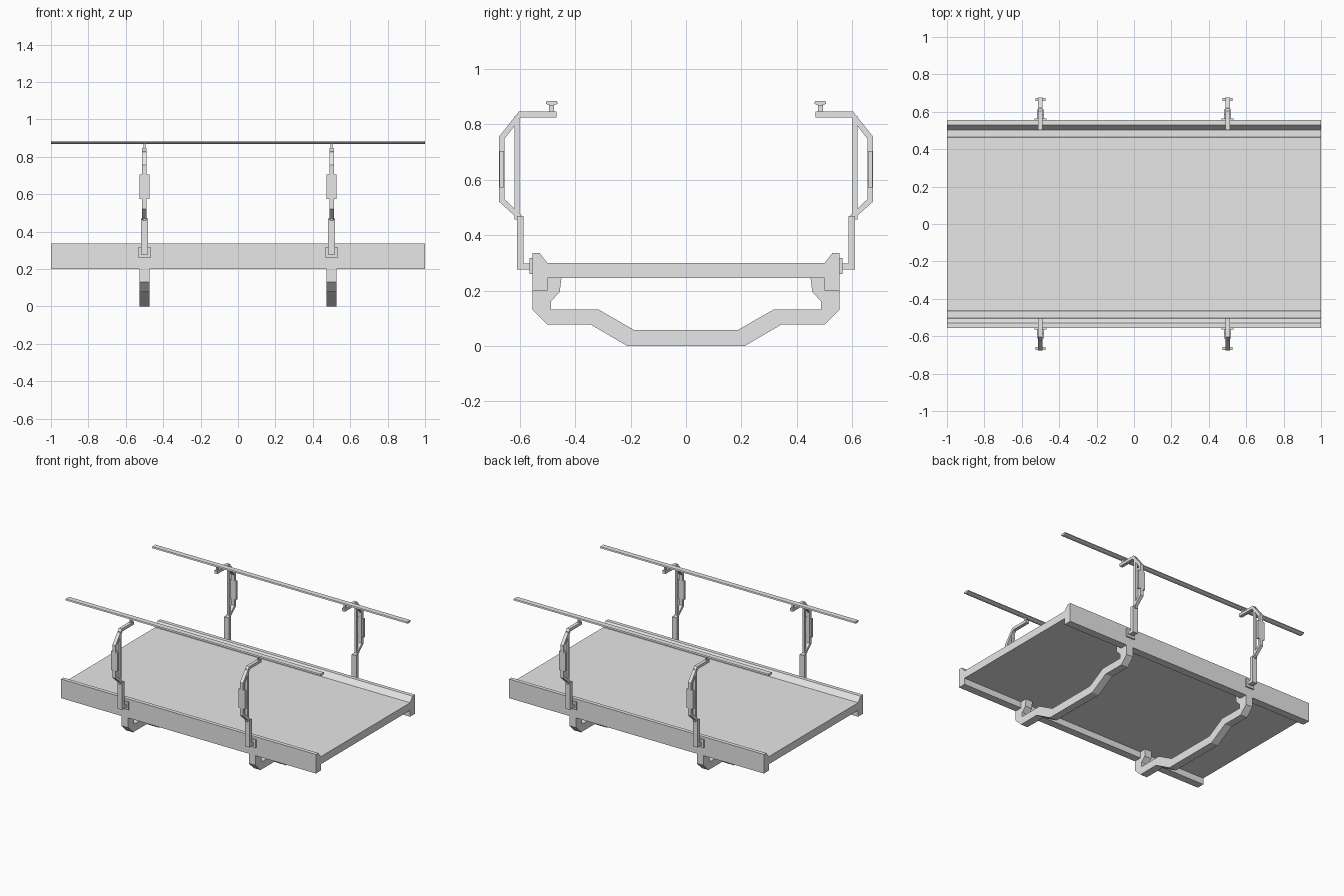
import bpy
import bmesh

cube = bpy.data.objects.get("Cube")
if cube:
    bpy.data.objects.remove(cube, do_unlink=True)

grey = bpy.data.materials.new("plain grey")
grey.use_nodes = True
grey.diffuse_color = (0.8, 0.8, 0.8, 1)
grey.node_tree.nodes["Principled BSDF"].inputs["Base Color"].default_value = (0.8, 0.8, 0.8, 1)


def extrude(name, profile, half_width, x=0, side=1):
    """Extrude a (y, z) outline along x; side=-1 mirrors it to the back."""
    bm = bmesh.new()
    verts = [bm.verts.new((x - half_width, y * side, z)) for y, z in profile]
    face = bm.faces.new(verts)
    moved = bmesh.ops.extrude_face_region(bm, geom=[face])["geom"]
    new_verts = [v for v in moved if isinstance(v, bmesh.types.BMVert)]
    bmesh.ops.translate(bm, verts=new_verts, vec=(2 * half_width, 0, 0))
    bmesh.ops.recalc_face_normals(bm, faces=bm.faces)
    mesh = bpy.data.meshes.new(name)
    bm.to_mesh(mesh)
    bm.free()
    mesh.materials.append(grey)
    obj = bpy.data.objects.new(name, mesh)
    bpy.context.collection.objects.link(obj)
    return obj


def rect(y0, y1, z0, z1):
    return [(y0, z0), (y1, z0), (y1, z1), (y0, z1)]


def symmetric(half):
    """Close a half outline with its mirror image."""
    return half + [(-y, z) for y, z in reversed(half)]


# Deck slab with raised edge beams
deck_top = [(-0.5, 0.245), (-0.5, 0.2), (-0.555, 0.2), (-0.555, 0.335),
            (-0.528, 0.335), (-0.5, 0.299)]
extrude("deck", symmetric(deck_top), 1.0)

# Outlines of the under-deck cradle and the side arms
cradle = symmetric([
    (-0.188, 0.058), (-0.315, 0.131), (-0.488, 0.131), (-0.488, 0.161),
    (-0.456, 0.195), (-0.45, 0.245), (-0.5, 0.245), (-0.5, 0.2),
    (-0.555, 0.2), (-0.555, 0.131), (-0.5, 0.077), (-0.344, 0.077), (-0.212, 0)])
post = [(-0.555, 0.277), (-0.611, 0.277), (-0.611, 0.47), (-0.586, 0.47),
        (-0.586, 0.298), (-0.555, 0.298)]
frame = [(-0.611, 0.463), (-0.676, 0.522), (-0.676, 0.755), (-0.604, 0.846),
         (-0.467, 0.846), (-0.467, 0.826), (-0.596, 0.826), (-0.655, 0.748),
         (-0.655, 0.53), (-0.59, 0.468)]
rail = [(-0.493, 0.869), (-0.506, 0.875), (-0.503, 0.884),
        (-0.466, 0.884), (-0.463, 0.875), (-0.477, 0.869)]

for x in (-0.5, 0.5):
    extrude("under_deck_cradle", cradle, 0.027, x)

for side, place in ((1, "front"), (-1, "back")):
    extrude(place + "_rail", rail, 1.0, 0, side)
    for x in (-0.5, 0.5):
        extrude(place + "_mounting_plate", rect(-0.565, -0.555, 0.26, 0.317), 0.033, x, side)
        extrude(place + "_post", post, 0.019, x, side)
        extrude(place + "_arm_frame", frame, 0.012, x, side)
        extrude(place + "_arm_strut", rect(-0.62, -0.602, 0.456, 0.83), 0.008, x, side)
        extrude(place + "_arm_plate", rect(-0.674, -0.657, 0.573, 0.705), 0.026, x, side)
        extrude(place + "_rail_stem", rect(-0.495, -0.477, 0.842, 0.872), 0.006, x, side)
